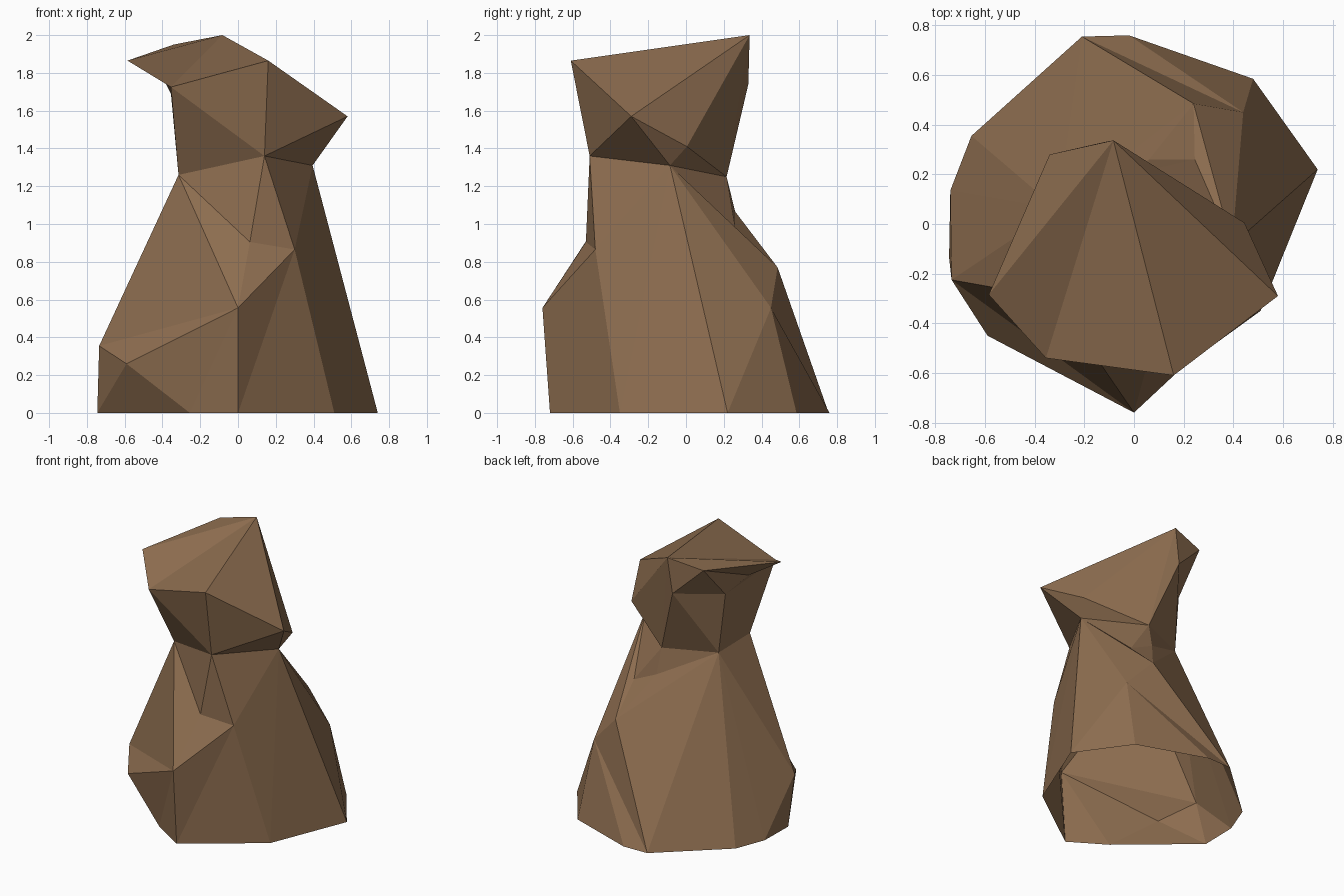
import bpy

if "Cube" in bpy.data.objects:
    bpy.data.objects.remove(bpy.data.objects["Cube"])

rock = bpy.data.materials.new("brown_rock")
rock.diffuse_color = (0.27, 0.155, 0.08, 1)
rock.use_nodes = True
rock.node_tree.nodes["Principled BSDF"].inputs["Base Color"].default_value = rock.diffuse_color


def make_rock(name, points, fans):
    """Each fan is 'hub: rim rim rim', facets listed counterclockwise from outside."""
    names = list(points)
    faces = []
    for fan in fans:
        hub, rim = fan.split(":")
        rim = rim.split()
        for a, b in zip(rim, rim[1:]):
            faces.append([names.index(n) for n in (hub, a, b)])
    mesh = bpy.data.meshes.new(name)
    mesh.from_pydata([points[n] for n in names], [], faces)
    mesh.materials.append(rock)
    mesh.update()
    obj = bpy.data.objects.new(name, mesh)
    bpy.context.collection.objects.link(obj)
    return obj


# Neck ring shared by both parts
neck = dict(N1=(.14, -.51, 1.36), N2=(.395, -.085, 1.31), N3=(.05, .215, 1.25),
            N4=(-.315, -.30, 1.26), N5=(-.31, .06, 1.25))

# Ground outline (the underside is open)
outline = [(0, -.72), (.51, -.35), (.74, .22), (.48, .585), (-.02, .76),
           (-.21, .755), (-.655, .355), (-.74, .135), (-.745, -.135), (-.255, -.56)]
ground = {f"g{i}": (x, y, 0) for i, (x, y) in enumerate(outline)}

# Corners on the flanks of the lower rock
flank = dict(J=(.063, -.53, .905), K=(.30, -.48, .865), L=(0, -.76, .556),
             M=(-.59, -.45, .26), O=(-.735, -.225, .355), P=(.44, .45, .556),
             Q=(.24, .485, .77), R=(.06, .26, 1.066), S=(.245, .26, .98))

make_rock("rock_base", {**neck, **ground, **flank}, [
    "L: N4 O M g9 g0 K J N4",          # front bulge
    "K: g0 g1 N2 N1 J", "J: N1 N4",    # front right
    "N2: g1 g2 P Q S N3",              # right side
    "P: g2 g3 g4 g5 Q", "S: Q R N3",   # back right
    "N5: N3 R Q g5 g6 g7 O N4",        # back and left
    "O: g7 g8 M", "M: g8 g9",          # lower left undercut
])

# Corners of the overhanging top rock
crown = dict(T=(-.083, .337, 2.0), A=(-.585, -.285, 1.865), B=(.16, -.61, 1.865),
             C=(.58, -.29, 1.57), D=(-.355, -.54, 1.725), E=(-.34, .28, 1.95),
             F=(.445, .005, 1.41), G=(-.12, .33, 1.74), H=(-.355, .045, 1.69),
             I=(-.385, -.19, 1.75))

make_rock("rock_cap", {**neck, **crown}, [
    "T: A D B C F N3 G E A",           # sloping top
    "N1: N2 C B D N4",                 # front
    "F: C N2 N3",                      # right underside
    "H: G N5 N4 D I E G", "N3: N5 G",  # back hollow
    "A: E I D",                        # left beak underside
])
